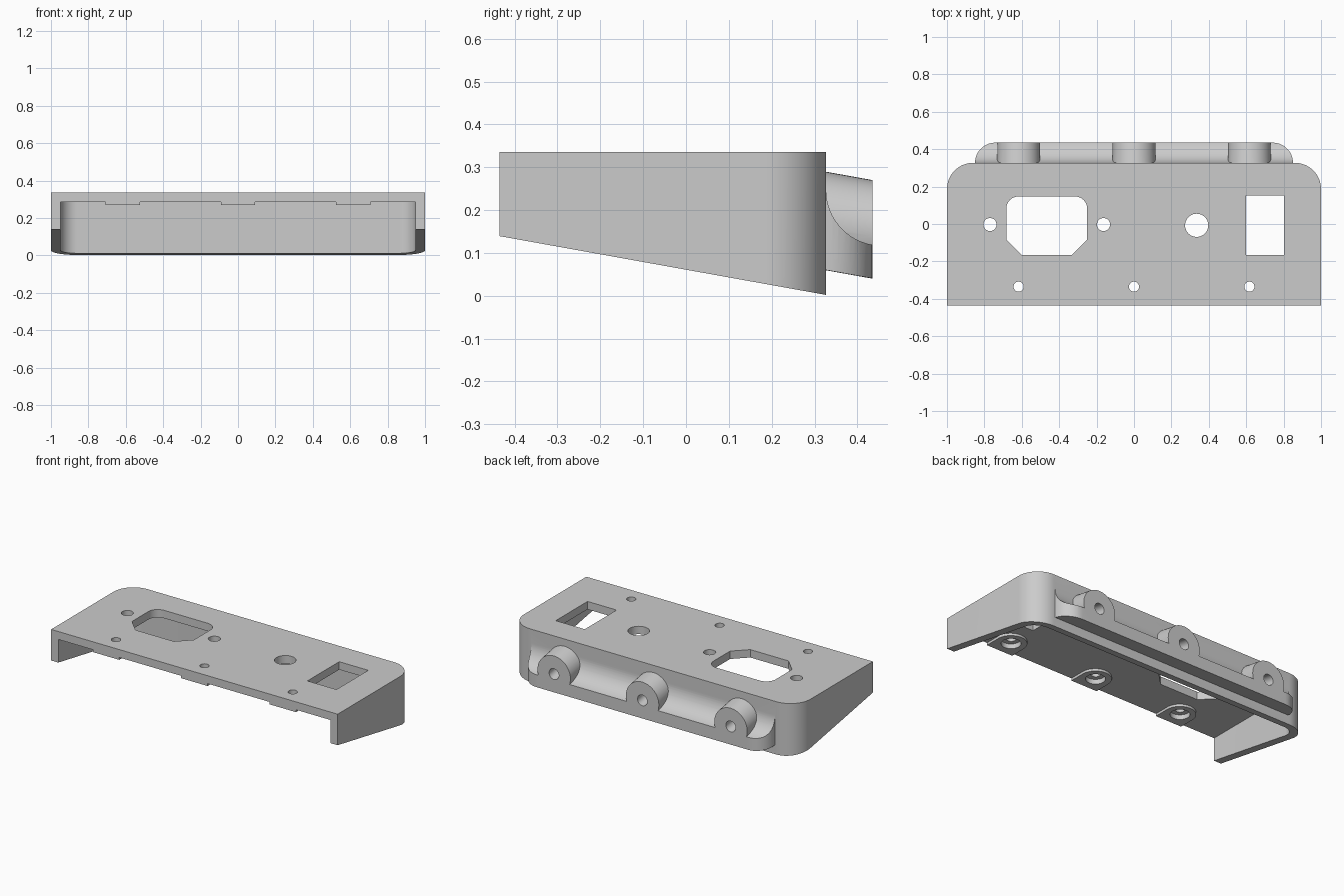
import bpy, bmesh
from math import cos, sin, pi
from mathutils import Vector

cube = bpy.data.objects.get("Cube")
if cube:
    bpy.data.objects.remove(cube, do_unlink=True)

FRONT, BACK, REAR = -0.435, 0.327, 0.435   # front edge, back wall, hinge face
TOP, CEILING = 0.335, 0.285
COLUMNS = (-0.617, 0, 0.617)               # shared by lugs and screw bosses
SLOPE = 0.18

grey = bpy.data.materials.new("plain_grey")
grey.use_nodes = True
grey.diffuse_color = (0.6, 0.6, 0.6, 1)
grey.node_tree.nodes["Principled BSDF"].inputs["Base Color"].default_value = (0.6, 0.6, 0.6, 1)


def rounded(corners):
    """Outline from right-angle corners (x, y, radius, steps); one step gives a chamfer."""
    pts = []
    for i, (x, y, r, n) in enumerate(corners):
        p = Vector((x, y))
        if r == 0:
            pts.append(p)
            continue
        a = (Vector(corners[i - 1][:2]) - p).normalized()
        b = (Vector(corners[(i + 1) % len(corners)][:2]) - p).normalized()
        c = p + r * (a + b)
        for k in range(n + 1):
            t = pi / 2 * k / n
            pts.append(c - r * (b * cos(t) + a * sin(t)))
    return pts


def box(x0, x1, y0, y1, front=(0, 1), back=(0, 1)):
    return rounded([(x0, y0, *front), (x1, y0, *front), (x1, y1, *back), (x0, y1, *back)])


def circle(x, y, r, n=48):
    return [Vector((x + r * cos(2 * pi * k / n), y + r * sin(2 * pi * k / n))) for k in range(n)]


def solid(name, outline, place):
    """Prism whose two ends are given by place(u, v, end)."""
    bm = bmesh.new()
    ends = [[bm.verts.new(place(p.x, p.y, e)) for p in outline] for e in (0, 1)]
    for ring in ends:
        bm.faces.new(ring)
    n = len(outline)
    for i in range(n):
        j = (i + 1) % n
        bm.faces.new((ends[0][i], ends[0][j], ends[1][j], ends[1][i]))
    bmesh.ops.recalc_face_normals(bm, faces=bm.faces)
    mesh = bpy.data.meshes.new(name)
    bm.to_mesh(mesh)
    bm.free()
    mesh.materials.append(grey)
    obj = bpy.data.objects.new(name, mesh)
    bpy.context.collection.objects.link(obj)
    return obj


def upright(name, outline, low, high):
    return solid(name, outline, lambda u, v, e: (u, v, high if e else low))


def slanted(name, outline, low_at_back, high):
    """Upright prism with a bottom that falls towards the back."""
    return solid(name, outline, lambda u, v, e: (u, v, high if e else low_at_back - SLOPE * (v - BACK)))


def along_y(name, outline, y0, y1):
    """Round bar running backwards and dipping with the bottom slope."""
    def place(u, v, e):
        y = y1 if e else y0
        return (u, y, v - SLOPE * (y - REAR))
    return solid(name, outline, place)


def combine(target, tool, operation):
    mod = target.modifiers.new(operation.lower(), "BOOLEAN")
    mod.operation, mod.solver, mod.object = operation, "EXACT", tool
    bpy.context.view_layer.objects.active = target
    bpy.ops.object.modifier_apply(modifier=mod.name)
    bpy.data.objects.remove(tool, do_unlink=True)


def cut(target, tool):
    combine(target, tool, "DIFFERENCE")


def join(target, tool):
    combine(target, tool, "UNION")


# Wedge-shaped housing, open at the front and underneath
housing = slanted("housing", box(-1, 1, FRONT, BACK, back=(0.14, 16)), 0.002, TOP)
cut(housing, upright("cavity", box(-0.95, 0.95, -0.6, 0.277, back=(0.09, 16)), -0.2, CEILING))

# Hinge rail with a concave top and rounded ends
rail = slanted("hinge_rail", box(-0.85, 0.85, 0.305, REAR, back=(0.108, 12)), 0.06, 0.247)
cut(rail, solid("rail_scoop", circle(0.457, 0.247, 0.13, 64), lambda u, v, e: (2 * e - 1, u, v)))
join(housing, rail)

# Hinge lugs and screw bosses
for x in COLUMNS:
    join(housing, along_y("hinge_lug", circle(x, 0.155, 0.115), 0.31, REAR))
    boss = box(x - 0.092, x + 0.092, FRONT, -0.245, back=(0.0915, 12))
    join(housing, upright("screw_boss", boss, 0.27, 0.3))
for x in COLUMNS:
    cut(housing, along_y("hinge_bore", circle(x, 0.155, 0.034, 32), 0.292, 0.5))
    cut(housing, upright("counterbore", circle(x, -0.335, 0.056, 32), 0.2, 0.3))
    cut(housing, upright("screw_hole", circle(x, -0.335, 0.027, 32), 0.2, 0.5))

# Openings in the top plate
openings = [
    box(-0.683, -0.25, -0.165, 0.147, front=(0.083, 1), back=(0.065, 8)),   # socket
    box(0.6, 0.803, -0.165, 0.152),                                       # switch
    circle(0.335, -0.007, 0.062),                                         # fuse
    circle(-0.77, -0.003, 0.035, 32),                                     # socket screws
    circle(-0.163, -0.003, 0.035, 32),
]
for outline in openings:
    cut(housing, upright("opening", outline, 0.2, 0.5))

bpy.ops.object.select_all(action="DESELECT")
housing.select_set(True)
bpy.context.view_layer.objects.active = housing
bpy.ops.object.shade_smooth_by_angle(angle=pi / 6)
